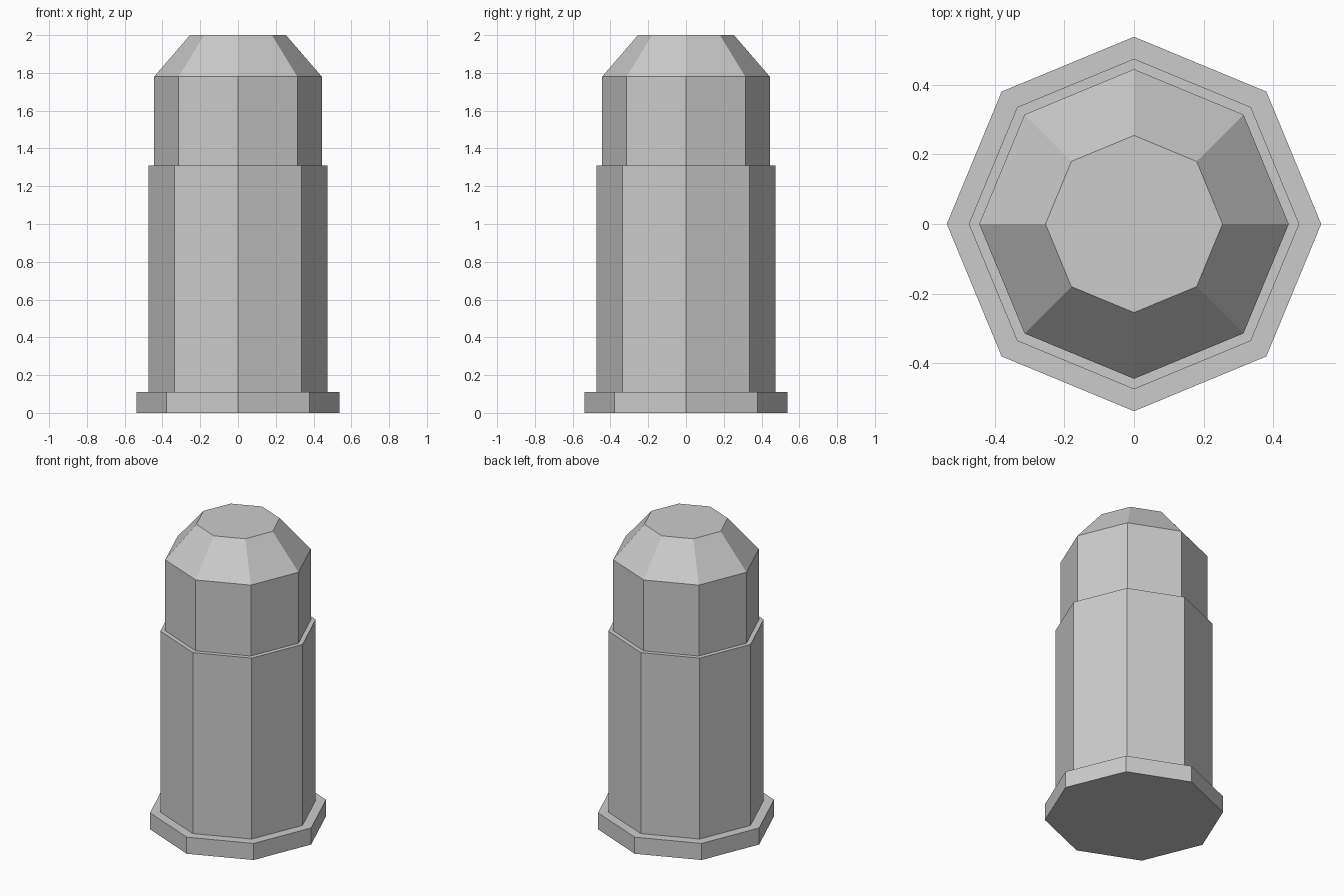
import bpy
import bmesh
from math import cos, sin, pi

SIDES = 8

cube = bpy.data.objects.get("Cube")
if cube:
    bpy.data.objects.remove(cube, do_unlink=True)

# Single plain grey for the whole model
grey = bpy.data.materials.new("plain_grey")
grey.use_nodes = True
colour = (0.6, 0.6, 0.6, 1.0)
grey.diffuse_color = colour
grey.node_tree.nodes["Principled BSDF"].inputs["Base Color"].default_value = colour


def lathe(name, profile):
    """Closed octagonal solid from (radius, height) pairs, corners on the axes."""
    bm = bmesh.new()
    rings = [[bm.verts.new((r * cos(2 * pi * i / SIDES), r * sin(2 * pi * i / SIDES), z))
              for i in range(SIDES)] for r, z in profile]
    for low, high in zip(rings, rings[1:]):
        for i in range(SIDES):
            j = (i + 1) % SIDES
            bm.faces.new((low[i], low[j], high[j], high[i]))
    bm.faces.new(rings[0][::-1])
    bm.faces.new(rings[-1])
    mesh = bpy.data.meshes.new(name)
    bm.to_mesh(mesh)
    bm.free()
    mesh.materials.append(grey)
    obj = bpy.data.objects.new(name, mesh)
    bpy.context.collection.objects.link(obj)
    return obj


# Base rim, stepped body and tapered nose as one continuous outline
lathe("stepped_casing", [
    (0.537, 0.0), (0.537, 0.11),     # rim
    (0.474, 0.11), (0.474, 1.31),    # body
    (0.444, 1.31), (0.444, 1.78),    # upper section
    (0.254, 2.0),                    # nose taper
])
